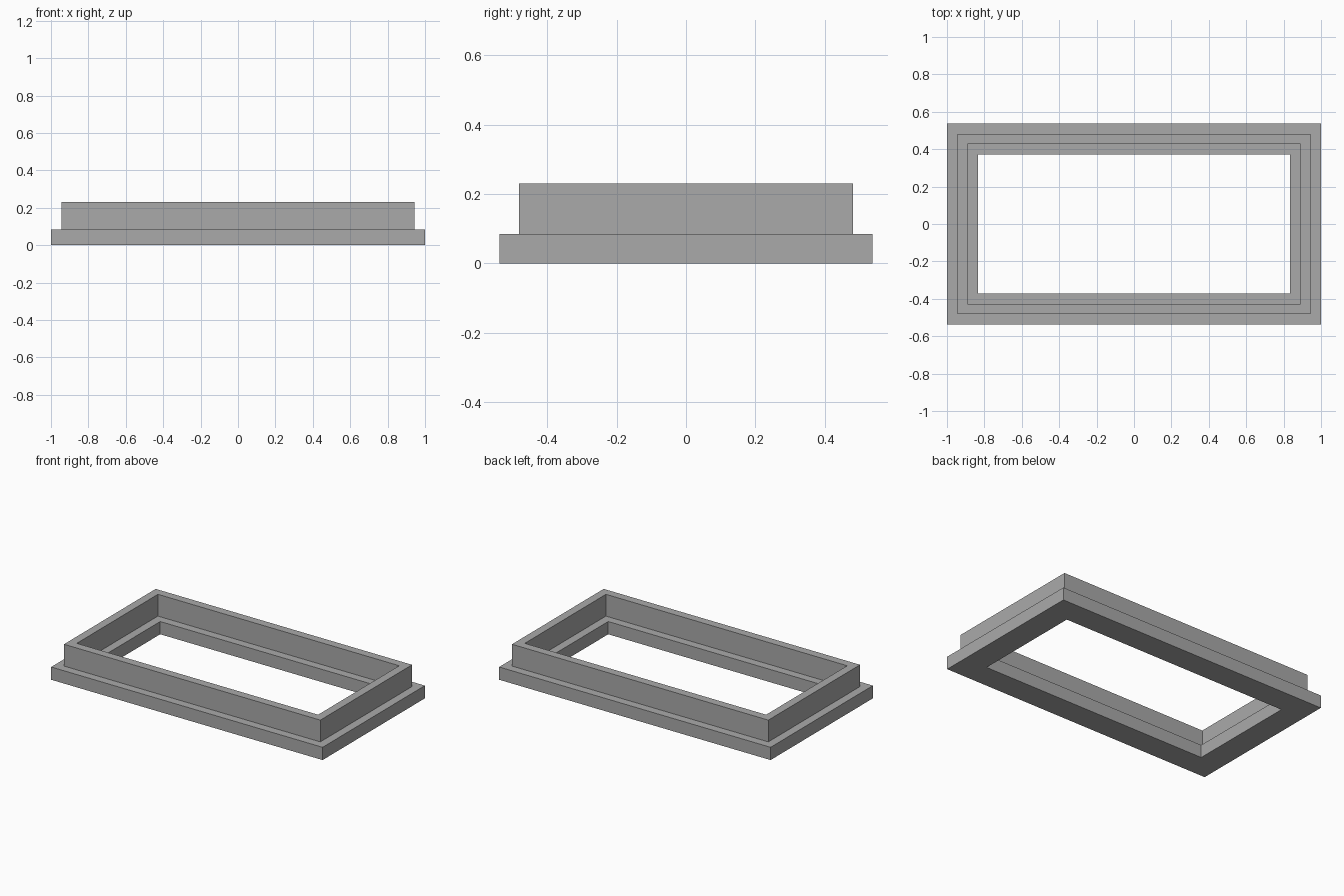
import bpy
import bmesh

cube = bpy.data.objects.get("Cube")
if cube:
    bpy.data.objects.remove(cube, do_unlink=True)

# Single plain grey
grey = bpy.data.materials.new("plain_grey")
grey.use_nodes = True
colour = (0.4, 0.4, 0.4, 1)
grey.diffuse_color = colour
grey.node_tree.nodes["Principled BSDF"].inputs["Base Color"].default_value = colour

HALF_X, HALF_Y = 1.0, 0.538
STEP = 0.0555
BASE_TOP, RIM_TOP = 0.085, 0.23

# Cross-section of the frame wall: (steps inward from the outer edge, height)
section = [(0, 0), (0, BASE_TOP), (1, BASE_TOP), (1, RIM_TOP),
           (2, RIM_TOP), (2, BASE_TOP), (3, BASE_TOP), (3, 0)]

# Sweep the section around the rectangle with mitred corners
bm = bmesh.new()
corners = [(-1, -1), (1, -1), (1, 1), (-1, 1)]
loops = [[bm.verts.new((sx * (HALF_X - n * STEP), sy * (HALF_Y - n * STEP), z))
          for n, z in section] for sx, sy in corners]
for i, a in enumerate(loops):
    b = loops[(i + 1) % len(loops)]
    for j in range(len(section)):
        k = (j + 1) % len(section)
        bm.faces.new((a[j], b[j], b[k], a[k]))
bmesh.ops.recalc_face_normals(bm, faces=bm.faces)

mesh = bpy.data.meshes.new("stepped_frame")
bm.to_mesh(mesh)
bm.free()
mesh.materials.append(grey)
frame = bpy.data.objects.new("stepped_frame", mesh)
bpy.context.collection.objects.link(frame)
